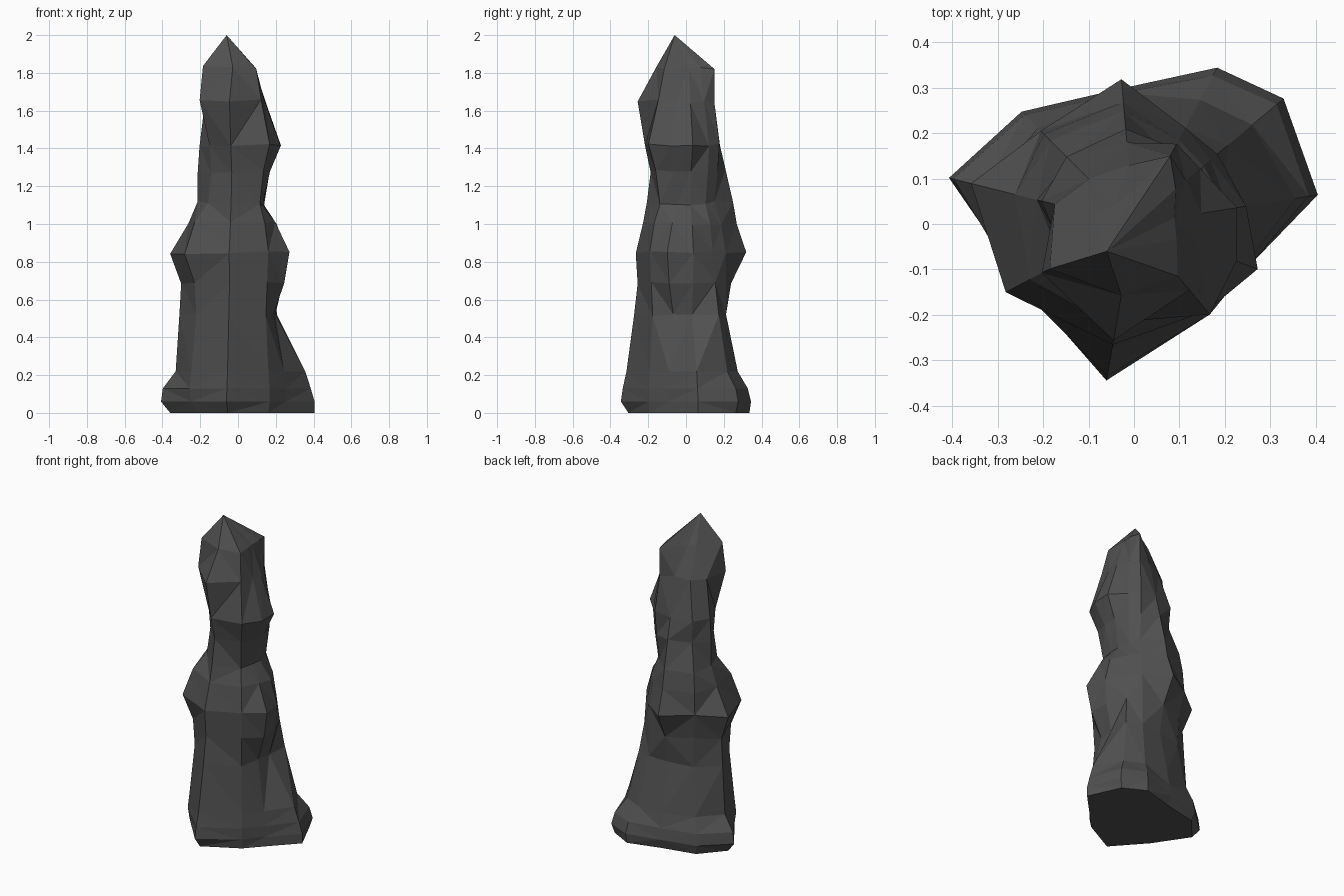
import bpy
import bmesh
import random
from math import cos, sin, radians

random.seed(4)

default_cube = bpy.data.objects.get("Cube")
if default_cube:
    bpy.data.objects.remove(default_cube, do_unlink=True)


def flat_material(name, colour):
    material = bpy.data.materials.new(name)
    material.use_nodes = True
    material.diffuse_color = colour
    shader = material.node_tree.nodes["Principled BSDF"]
    shader.inputs["Base Color"].default_value = colour
    shader.inputs["Roughness"].default_value = 0.9
    return material


# Directions of the pillar's ridges, in degrees around the vertical axis
RIDGES = [9, 40, 62, 95, 135, 166, 208, 260, 310, 340]

# Cross-sections in hundredths: height, then the reach along each ridge
SECTIONS = [
    (0, 41, 41, 38, 28, 33, 37, 25, 31, 25, 27),
    (6, 41, 43, 39, 30, 35, 42, 28, 35, 26, 27),
    (13, 39, 41, 37, 29, 34, 41, 29, 34, 26, 27),
    (22, 36, 34, 31, 27, 30, 34, 28, 32, 25, 26),
    (52, 20, 27, 24, 21, 25, 32, 25, 28, 23, 20),
    (69, 24, 24, 24, 24, 26, 31, 26, 26, 24, 26),
    (85, 25, 22, 24, 32, 29, 37, 32, 27, 25, 29),
    (100, 21, 20, 21, 27, 28, 27, 26, 23, 22, 21),
    (111, 14, 16, 17, 25, 26, 22, 18, 21, 18, 14),
    (128, 17, 18, 19, 21, 20, 22, 16, 19, 21, 18),
    (142, 23, 19, 20, 18, 21, 21, 17, 22, 26, 24),
    (165, 15, 15, 17, 13, 14, 18, 23, 26, 19, 15),
    (183, 9, 12, 17, 7, 6, 9, 21, 16, 15, 10),
]


def add_ring(bm, section, uneven):
    """Place one craggy cross-section, with its corners at uneven heights."""
    height, *reaches = section
    ring = []
    for angle, reach in zip(RIDGES, reaches):
        turn = radians(angle)
        lift = random.uniform(-uneven, uneven)
        corner = (reach * cos(turn), reach * sin(turn), height + lift)
        ring.append(bm.verts.new([value / 100 for value in corner]))
    return ring


def bridge(bm, lower, upper):
    """Join two rings with triangles, splitting along the shorter diagonal."""
    for i in range(len(lower)):
        j = (i + 1) % len(lower)
        a, b, c, d = lower[i], lower[j], upper[j], upper[i]
        if (a.co - c.co).length < (b.co - d.co).length:
            corners = (a, b, c), (a, c, d)
        else:
            corners = (a, b, d), (b, c, d)
        for triangle in corners:
            bm.faces.new(triangle)


# Rock pillar: stacked cross-sections, flat base and pointed tip
bm = bmesh.new()
rings = []
for section in SECTIONS:
    uneven = 1 if section[0] > 30 else 0
    rings.append(add_ring(bm, section, uneven))
for lower, upper in zip(rings, rings[1:]):
    bridge(bm, lower, upper)
bm.faces.new(reversed(rings[0]))
tip = bm.verts.new((-0.06, -0.06, 2))
for start, end in zip(rings[-1], rings[-1][1:] + rings[-1][:1]):
    bm.faces.new((start, end, tip))

# Merge nearly level triangles into broad chipped facets
bmesh.ops.dissolve_limit(bm, angle_limit=radians(6),
                         verts=bm.verts[:], edges=bm.edges[:])
bmesh.ops.recalc_face_normals(bm, faces=bm.faces[:])

mesh = bpy.data.meshes.new("rock_pillar")
bm.to_mesh(mesh)
bm.free()
mesh.materials.append(flat_material("dark_stone", (0.08, 0.08, 0.08, 1)))
pillar = bpy.data.objects.new("rock_pillar", mesh)
bpy.context.collection.objects.link(pillar)
